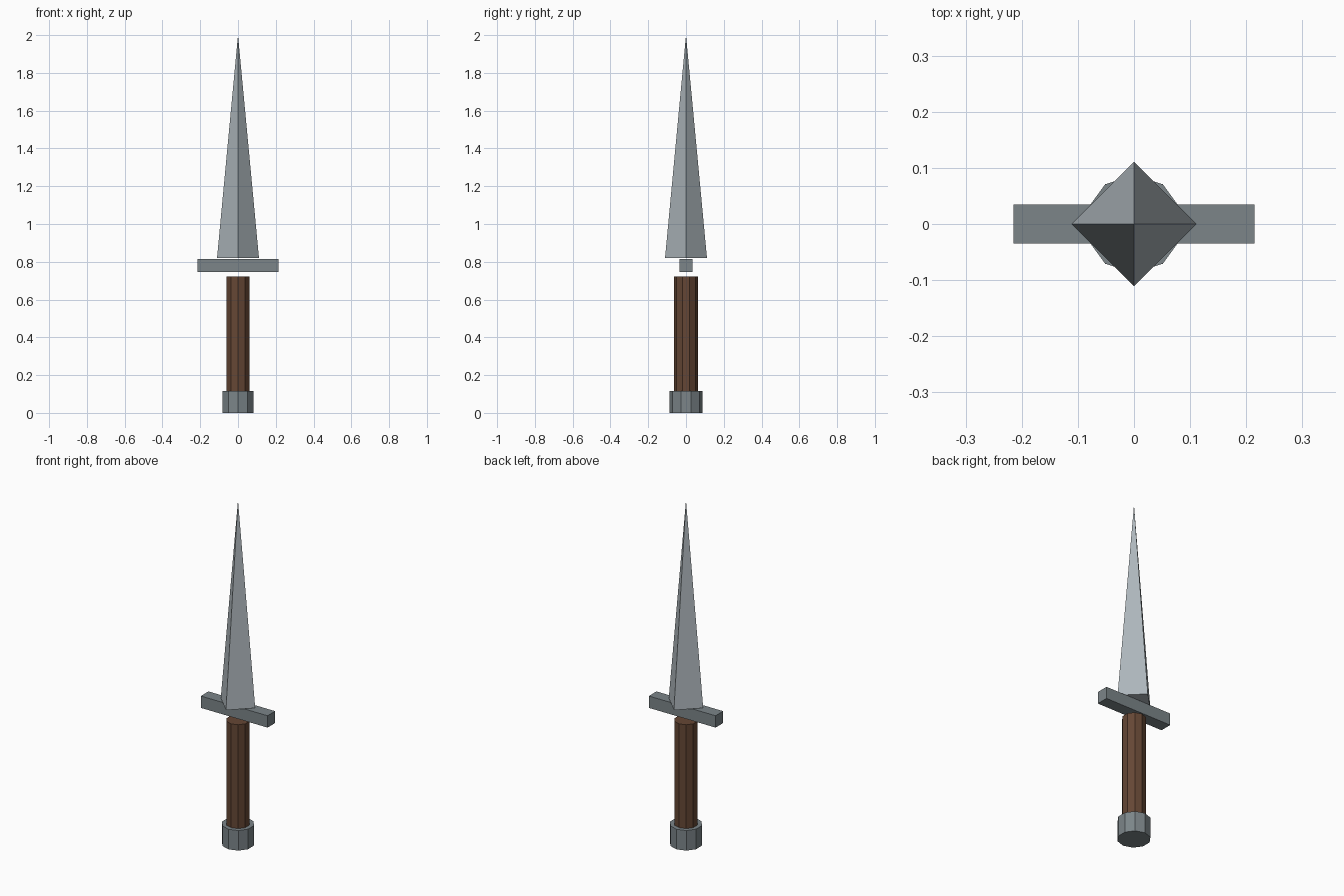
import bpy, math

if "Cube" in bpy.data.objects:
    bpy.data.objects.remove(bpy.data.objects["Cube"])


def material(name, rgb):
    m = bpy.data.materials.new(name)
    m.diffuse_color = (*rgb, 1)
    m.use_nodes = True
    m.node_tree.nodes["Principled BSDF"].inputs["Base Color"].default_value = m.diffuse_color
    return m


blade_steel = material("pale steel", (0.42, 0.47, 0.50))
dark_steel = material("dark steel", (0.20, 0.235, 0.25))
wood = material("brown wood", (0.13, 0.062, 0.035))


def finish(name, mat):
    ob = bpy.context.object
    ob.name = name
    ob.data.materials.append(mat)
    return ob


def prism(name, sides, radius, z0, z1, mat):
    bpy.ops.mesh.primitive_cylinder_add(vertices=sides, radius=radius, depth=z1 - z0,
                                        location=(0, 0, (z0 + z1) / 2))
    return finish(name, mat)


# Ten-sided pommel and grip, points facing front and back
prism("pommel", 10, 0.0875, 0, 0.117, dark_steel)
prism("grip", 10, 0.0635, 0.115, 0.722, wood)

# Crossguard bar, floating just above the grip
bpy.ops.mesh.primitive_cube_add(size=1, location=(0, 0, 0.7815))
guard = finish("crossguard", dark_steel)
guard.scale = (0.43, 0.07, 0.069)

# Four-sided spike blade, edges facing front, back and sides
bpy.ops.mesh.primitive_cone_add(vertices=4, radius1=0.111, radius2=0, depth=1.18,
                                location=(0, 0, 1.41))
finish("blade", blade_steel)
